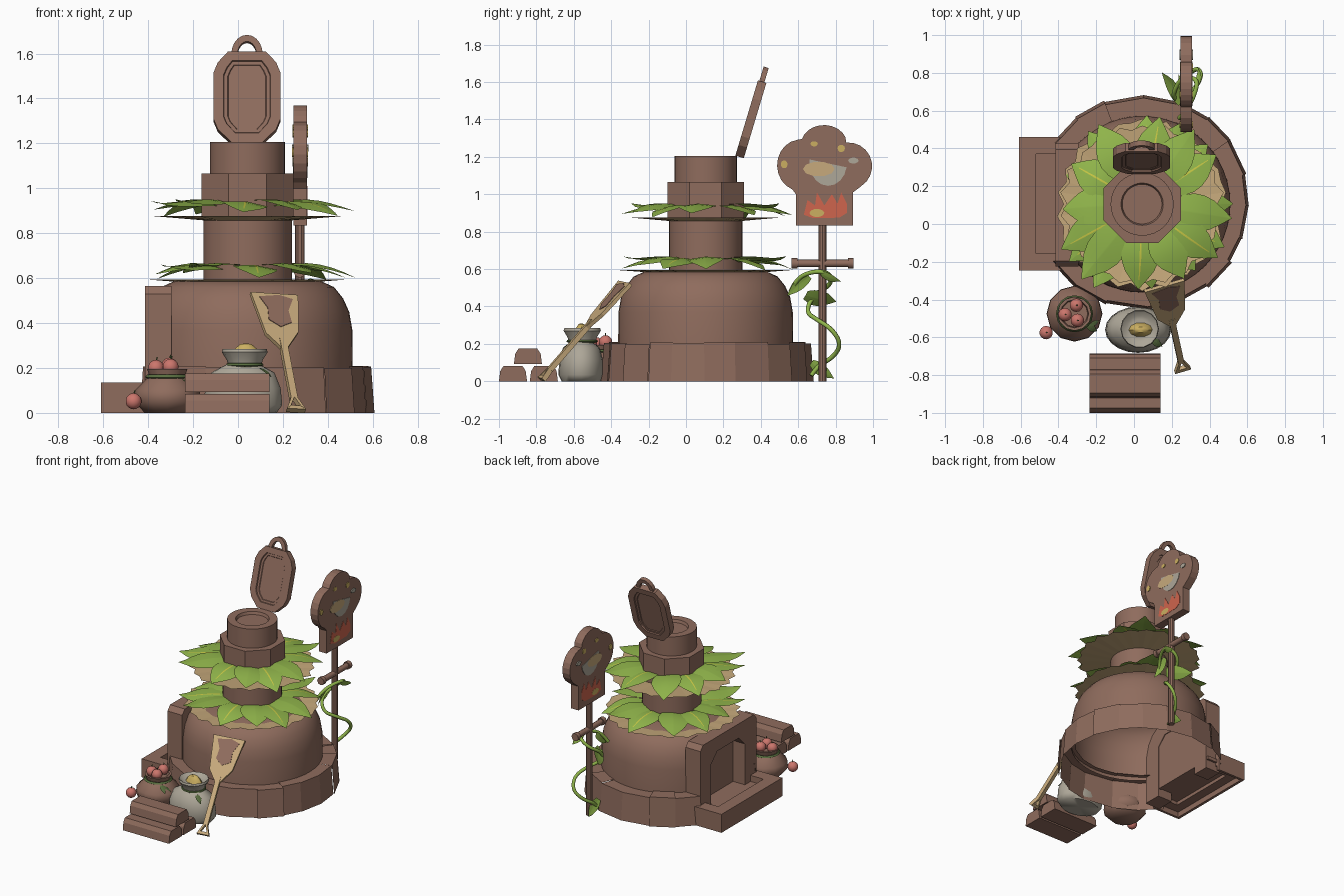
import bpy, bmesh, math, random
from mathutils import Matrix, Vector

random.seed(4)
if "Cube" in bpy.data.objects:
    bpy.data.objects.remove(bpy.data.objects["Cube"])


def material(name, *rgb):
    m = bpy.data.materials.new(name)
    m.use_nodes = True
    m.diffuse_color = (*rgb, 1)
    bsdf = m.node_tree.nodes["Principled BSDF"]
    bsdf.inputs["Base Color"].default_value = (*rgb, 1)
    bsdf.inputs["Roughness"].default_value = 0.9
    return m


BROWN = material("clay brown", .275, .15, .11)
TAN = material("straw tan", .57, .40, .2)
GREEN = material("leaf green", .28, .46, .07)
VEIN = material("vein yellow", .58, .58, .06)
GREY = material("sack grey", .42, .385, .315)
RED = material("fruit red", .6, .18, .15)
FLAME = material("flame orange", .62, .13, .075)
TIE = material("tie dark green", .1, .155, .05)
GRAIN = material("grain yellow", .6, .43, .12)


def finish(name, bm, *mats, smooth=None, closed=True):
    if closed:
        bmesh.ops.recalc_face_normals(bm, faces=bm.faces)
    me = bpy.data.meshes.new(name)
    bm.to_mesh(me)
    bm.free()
    ob = bpy.data.objects.new(name, me)
    bpy.context.collection.objects.link(ob)
    for m in mats:
        me.materials.append(m)
    if smooth:
        bpy.ops.object.select_all(action='DESELECT')
        ob.select_set(True)
        bpy.context.view_layer.objects.active = ob
        bpy.ops.object.shade_smooth_by_angle(angle=math.radians(smooth))


def box(name, x0, x1, y0, y1, z0, z1):
    bm = bmesh.new()
    bmesh.ops.create_cube(bm, size=1)
    for v in bm.verts:
        v.co = ((x0 + x1) / 2 + v.co.x * (x1 - x0), (y0 + y1) / 2 + v.co.y * (y1 - y0),
                (z0 + z1) / 2 + v.co.z * (z1 - z0))
    finish(name, bm, BROWN)


def lathe(name, profile, centre, mat=BROWN, seg=32, sy=1, turn=0, skip=None, smooth=35):
    """Revolve (radius, z) points about a vertical axis."""
    bm = bmesh.new()
    rings = []
    for r, z in profile:
        if r == 0:
            rings.append([bm.verts.new((centre[0], centre[1], z))] * seg)
            continue
        angles = [math.tau * i / seg + turn for i in range(seg)]
        rings.append([bm.verts.new((centre[0] + r * math.cos(a), centre[1] + sy * r * math.sin(a), z))
                      for a in angles])
    for k, (a, b) in enumerate(zip(rings, rings[1:])):
        for i in range(seg):
            j = (i + 1) % seg
            if skip and skip(math.tau * (i + .5) / seg, profile[k + 1][1]):
                continue
            bm.faces.new(dict.fromkeys((a[i], a[j], b[j], b[i])))
    finish(name, bm, mat, smooth=smooth)


def plane_frame(origin, u, v):
    u, v = Vector(u).normalized(), Vector(v).normalized()
    u = (u - v * u.dot(v)).normalized()
    return Matrix.Translation(origin) @ Matrix((u, v, u.cross(v))).transposed().to_4x4()


def prism(name, pts, frame, n0, n1, mat=BROWN, panel=()):
    """Extrude an outline along its plane normal, with optional sunken panels."""
    bm = bmesh.new()
    rows = [[bm.verts.new((p[0], p[1], n)) for p in pts] for n in (n0, n1)]
    caps = [bm.faces.new(r) for r in rows]
    for i in range(len(pts)):
        j = (i + 1) % len(pts)
        bm.faces.new((rows[0][i], rows[0][j], rows[1][j], rows[1][i]))
    bmesh.ops.recalc_face_normals(bm, faces=bm.faces)
    for cap in caps:
        for width, depth in panel:
            bmesh.ops.inset_region(bm, faces=[cap], thickness=width, depth=depth)
    bm.transform(frame)
    finish(name, bm, mat)


def arc(y, z, ry, rz, start=0, end=360, n=10):
    angles = [math.radians(start + (end - start) * i / n) for i in range(n)]
    return [(y + ry * math.cos(a), z + rz * math.sin(a)) for a in angles]


def add_leaf(bm, frame, length, width, droop, curl=0, vein=False):
    """Pointed, drooping leaf; the narrow middle column is the vein."""
    rows = []
    for i, w in enumerate((.55, .85, 1, .97, .78, .42, .02)):
        t = i / 6
        z = .3 * droop * math.sin(math.pi * t) - droop * t * t + curl * t ** 4
        rows.append([bm.verts.new(frame @ Vector((length * t, s * w * width / 2,
                     z - .06 * width * w * abs(s)))) for s in (-1, -.05, .05, 1)])
    for i in range(6):
        for k in range(3):
            f = bm.faces.new((rows[i][k], rows[i + 1][k], rows[i + 1][k + 1], rows[i][k + 1]))
            f.material_index = int(vein and k == 1 and 0 < i < 5)


def ball(name, co, r, mat):
    bm = bmesh.new()
    bmesh.ops.create_uvsphere(bm, u_segments=14, v_segments=9, radius=r)
    bm.transform(Matrix.Translation(co))
    finish(name, bm, mat, smooth=60)


def tube(name, pts, r, mat, nurbs=False):
    cu = bpy.data.curves.new(name, 'CURVE')
    cu.dimensions, cu.bevel_depth, cu.bevel_resolution = '3D', r, 2
    cu.use_fill_caps = True
    sp = cu.splines.new('NURBS' if nurbs else 'POLY')
    sp.points.add(len(pts) - 1)
    for p, co in zip(sp.points, pts):
        p.co = (*co, 1)
    if nurbs:
        sp.use_endpoint_u, sp.order_u = True, 3
    cu.materials.append(mat)
    bpy.context.collection.objects.link(bpy.data.objects.new(name, cu))


C = (.043, .105)

# Ring of base stones, hollow below and open where the oven mouth stands
bm = bmesh.new()
N = 20
cuts = [math.tau * (i + random.uniform(-.18, .18)) / N for i in range(N)]
for i in range(N):
    a0, a1 = cuts[i] - .004, cuts[(i + 1) % N] + (math.tau if i == N - 1 else 0) + .004
    if abs((a0 + a1) / 2 - math.pi) < .6:
        continue
    d, top = random.uniform(-.008, .008), .205 + random.uniform(-.006, .006)
    rows = [[bm.verts.new((C[0] + r * math.cos(a), C[1] + .01 + r * math.sin(a), z))
             for r, z in ((.568 + d, 0), (.553 + d, top), (.45, top))] for a in (a0, a1)]
    for k in (0, 1):
        bm.faces.new((rows[0][k], rows[1][k], rows[1][k + 1], rows[0][k + 1]))
finish("base_stones", bm, BROWN, closed=False)

# Dome body, with an opening for the oven, and the stacked chimney
lathe("dome", [(.468, .18), (.466, .37), (.452, .45), (.425, .51), (.385, .56), (.33, .585), (.17, .59)],
      C, seg=48, skip=lambda a, z: abs(a - math.pi) < .5 and z < .52)
lathe("chimney_lower", [(.197, .56), (.197, .9)], C)
lathe("chimney_collar", [(.1, .86), (.222, .86), (.222, 1.065), (.1, 1.065)], C, seg=8, turn=math.pi / 8, smooth=None)
lathe("chimney_top", [(.167, 1.05), (.167, 1.205), (.112, 1.205), (.105, 1.185), (0, 1.185)], C)

# Oven mouth and its tray
YZ = plane_frame((0, 0, 0), (0, 1, 0), (0, 0, 1))
prism("oven_frame", [(-.225, 0), (-.225, .53), (-.195, .565), (.395, .565), (.425, .53), (.425, 0), (.3, 0),
                     (.3, .39), (.23, .46), (-.02, .46), (-.09, .39), (-.09, 0)], YZ, -.415, -.295)
box("oven_back", -.32, -.3, -.1, .31, .06, .47)
box("tray_floor", -.59, -.3, -.22, .44, .065, .09)
box("tray_front", -.61, -.52, -.245, .46, .04, .135)
box("tray_skirt", -.61, -.59, -.245, .46, 0, .04)
for y, inner in ((-.245, -.155), (.46, .37)):
    box("tray_side", -.53, -.38, y, inner, .04, .135)
    box("tray_side_skirt", -.59, -.38, y, y + (inner - y) * .2, 0, .04)

# Two tiers of straw skirt and leaves, each leaf as (direction in degrees, reach)
LEAVES = [(-151, .49), (183, .42), (150, .43), (118, .48), (78, .47), (55, .48), (34, .47), (-9, .48), (-36, .49),
          (-60, .45), (-92, .45), (-129, .51)]
for tier, z0, turn, reach in (("lower", .572, 9, .45), ("upper", .855, 0, .425)):
    bm = bmesh.new()
    inner, outer = [], []
    for i in range(44):
        a = math.tau * i / 44
        r = reach + (random.uniform(-.01, .012) if i % 2 else random.uniform(-.035, -.015))
        for ring, q, z in ((inner, .17, z0), (outer, r, z0 + .022)):
            ring.append(bm.verts.new((C[0] + q * math.cos(a), C[1] + q * math.sin(a), z)))
    for i in range(44):
        bm.faces.new((inner[i], outer[i], outer[i - 43], inner[i - 43]))
    finish(tier + "_straw_skirt", bm, TAN, closed=False)
    bm = bmesh.new()
    for i, (angle, r) in enumerate(LEAVES):
        frame = (Matrix.Translation((C[0], C[1], z0 + .078 + .008 * (i % 2)))
                 @ Matrix.Rotation(math.radians(angle + turn), 4, 'Z') @ Matrix.Translation((.16, 0, 0))
                 @ Matrix.Rotation(random.uniform(-.12, .12), 4, 'X'))
        curl = .07 if i in (0, 5, 11) else random.uniform(0, .025)
        add_leaf(bm, frame, r - .16, .2, .06, curl, i % 2 == 0)
    finish(tier + "_leaves", bm, GREEN, VEIN, smooth=60, closed=False)

# Open lid with a carved panel and a handle
LID = plane_frame((.04, .285, 1.2), (1, 0, 0), (0, .3, 1))
prism("lid", [(-.07, 0), (.07, 0), (.13, .06), (.15, .11), (.15, .32), (.13, .37), (.085, .42), (-.085, .42),
              (-.13, .37), (-.15, .32), (-.15, .11), (-.13, .06)], LID, -.025, .022,
      panel=[(.046, 0), (.003, -.008), (.016, 0), (.003, -.004)])
prism("lid_handle", arc(0, .41, .07, .09, 0, 198, 11) + arc(0, .41, .042, .06, 180, -18, 11), LID, -.014, .014)

# Sign board with painted pictures on both sides
prism("sign_board", [(.588, .834), (.588, 1.0)] + arc(.61, 1.155, .123, .137, 250, 80) +
      arc(.738, 1.27, .122, .1, 165, 5) + arc(.868, 1.15, .127, .127, 95, -75) + [(.893, 1.01), (.893, .834)],
      YZ, .247, .307)
paint = [("flame", FLAME, [(.63, .89), (.68, .872), (.82, .875), (.86, .9), (.86, .95), (.83, 1.01), (.81, .95),
                           (.78, 1.0), (.74, .94), (.7, 1.01), (.69, .94), (.65, .97)]),
         ("ember", GRAIN, arc(.7, .9, .04, .022)),
         ("bowl", GREY, arc(.76, 1.165, .1, .12, 170, 370)),
         ("food", TAN, arc(.71, 1.135, .085, .04)),
         ("spark", GRAIN, arc(.83, 1.245, .02, .02)), ("spark", GRAIN, arc(.685, 1.27, .02, .014)),
         ("spark", GRAIN, arc(.525, 1.16, .018, .022)), ("spark", GREY, arc(.895, 1.18, .028, .016))]
for i, (name, mat, pts) in enumerate(paint):
    d = .002 + .0006 * i
    prism("painted_" + name, pts, YZ, .307, .307 + d, mat)
    prism("painted_" + name + "_back", pts, YZ, .247 - d, .247, mat)
lathe("sign_post", [(0, 0), (.022, 0), (.022, .84), (0, .84)], (.275, .73), seg=10)
tube("sign_crossbar", [(.275, .57, .63), (.275, .89, .63)], .02, BROWN)
for y in (.565, .865):
    tube("crossbar_end", [(.275, y, .63), (.275, y + .03, .63)], .028, BROWN)

# Vine winding round the post
tube("vine", [(.24, .56, .48), (.27, .59, .55), (.32, .68, .59), (.34, .77, .58), (.25, .78, .52), (.2, .68, .46),
              (.24, .64, .37), (.31, .7, .33), (.36, .78, .28), (.34, .83, .2), (.28, .79, .13), (.24, .7, .08),
              (.25, .67, .03)], .012, GREEN, True)
bm = bmesh.new()
for base, tip, across, w in (((.27, .66, .56), (.25, .54, .46), (.3, -.6, .7), .06),
                             ((.25, .64, .46), (.15, .79, .39), (.4, .4, .7), .1),
                             ((.24, .67, .1), (.26, .79, .02), (.4, .5, .7), .07),
                             ((.33, .72, .58), (.36, .82, .53), (.5, .2, .6), .05)):
    direction = Vector(tip) - Vector(base)
    add_leaf(bm, plane_frame(base, direction, across), direction.length, w, .02)
finish("vine_leaves", bm, GREEN, smooth=60, closed=False)

# Fruit pot
lathe("fruit_pot", [(0, 0), (.1, 0), (.148, .05), (.145, .1), (.09, .155), (.08, .165), (.09, .195), (.075, .195),
                    (.07, .165), (0, .165)], (-.315, -.475), seg=12, smooth=50)
lathe("pot_cord", [(.084, .15), (.098, .158), (.09, .17), (.078, .165)], (-.315, -.475), TIE, 16)
for x, y, z in ((-.365, -.48, .2), (-.305, -.43, .21), (-.3, -.51, .205), (-.465, -.575, .052)):
    ball("fruit", (x, y, z), .036, RED)
    tube("fruit_stem", [(x, y, z + .03), (x + .006, y, z + .048)], .003, TIE)

# Grain sack
S = (.03, -.555)
lathe("sack_body", [(0, 0), (.15, 0), (.175, .035), (.168, .11), (.14, .18), (.075, .215)], (.022, -.56), GREY, 20, .7, smooth=60)
lathe("sack_collar", [(.072, .205), (.08, .235), (.102, .27), (.098, .285), (.07, .262), (.05, .26), (0, .26)], S, GREY, 14)
lathe("sack_cord", [(.07, .205), (.084, .212), (.081, .22), (.068, .224)], S, TIE, 16)
lathe("grain", [(.066, .255), (.05, .285), (.025, .306), (0, .31)], (.035, -.56), GRAIN, 10, .6)
bm = bmesh.new()
for x, y, z, a in ((.1, -.62, .2, -.5), (.1, -.61, .2, .3), (-.245, -.54, .15, -.5), (-.24, -.53, .15, .3)):
    add_leaf(bm, Matrix.Translation((x, y, z)) @ Matrix.Rotation(a, 4, 'Z') @ Matrix.Rotation(.5, 4, 'Y'), .07, .035, .01)
finish("cord_leaves", bm, TIE, closed=False)

# Stack of split logs
for y, z in ((-.925, 0), (-.76, 0), (-.845, .092)):
    prism("log", [(y - .075, z), (y + .075, z), (y + .068, z + .055), (y + .05, z + .083), (y - .05, z + .083),
                  (y - .068, z + .055)], YZ, -.235, .14)

# Peel leaning on the dome, turned to follow its curve
PEEL = plane_frame((.255, -.76, .025), (1, .35, 0), (-.095, .435, .5))
prism("peel_blade", [(-.015, .35), (-.075, .43), (-.11, .67), (.11, .67), (.08, .45), (.015, .35)], PEEL, -.01, .01, TAN)
prism("peel_handle", [(-.016, .05), (-.016, .4), (.016, .4), (.016, .05)], PEEL, -.014, .014, TAN)
prism("peel_grip", [(-.044, -.02), (0, .085), (.044, -.02), (.024, -.004), (0, .05), (-.024, -.004)], PEEL, -.014, .014, TAN)
prism("peel_grip_bar", [(-.044, -.02), (-.035, 0), (.035, 0), (.044, -.02)], PEEL, -.013, .013, TAN)
prism("peel_scorch", [(-.05, .51), (0, .47), (.055, .5), (.05, .57), (.08, .64), (.02, .66), (-.075, .645), (-.045, .58)],
      PEEL, .01, .013, BROWN)
